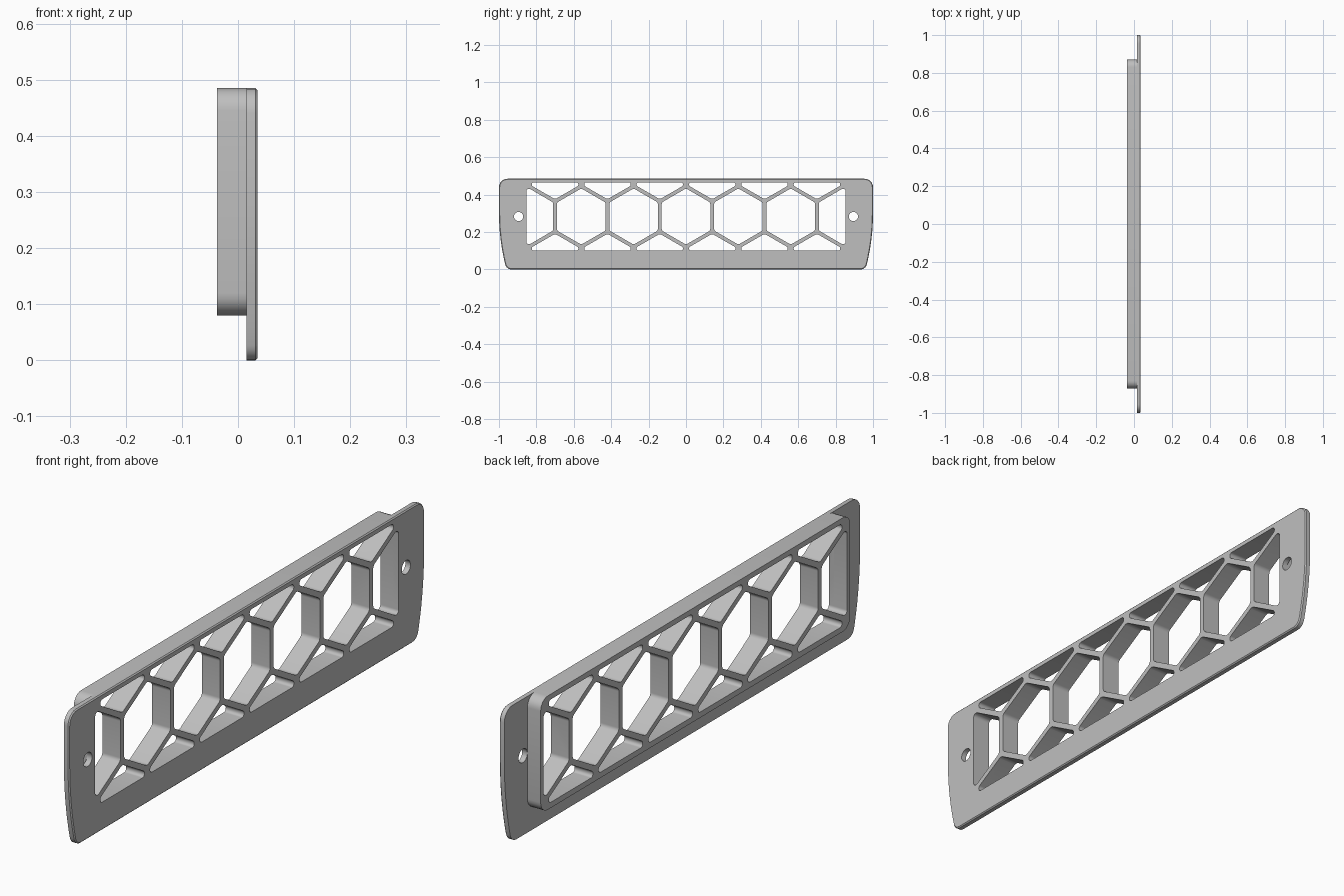
import bpy, bmesh, math
from mathutils import Vector

cube = bpy.data.objects.get("Cube")
if cube:
    bpy.data.objects.remove(cube, do_unlink=True)

grey = bpy.data.materials.new("light grey")
grey.use_nodes = True
grey.diffuse_color = (0.52, 0.52, 0.52, 1)
grey.node_tree.nodes["Principled BSDF"].inputs["Base Color"].default_value = (0.52, 0.52, 0.52, 1)

# Main dimensions
BACK, SEAM, FACE = -0.037, 0.015, 0.035
TOP, MID = 0.485, 0.283
PITCH, RIB = 0.28, 0.01
SIDE = PITCH / math.sqrt(3)
SLOPE = 1 / math.sqrt(3)


def rounded(points, radius, steps=6):
    """Round the corners of a polygon; radius may be one number or one per corner."""
    out, n = [], len(points)
    radii = radius if isinstance(radius, list) else [radius] * n
    for i, r in enumerate(radii):
        p = Vector(points[i])
        if r == 0:
            out.append(p)
            continue
        a = (Vector(points[i - 1]) - p).normalized()
        b = (Vector(points[(i + 1) % n]) - p).normalized()
        half = a.angle(b) / 2
        centre = p + (a + b).normalized() * r / math.sin(half)
        start = p + a * r / math.tan(half) - centre
        end = p + b * r / math.tan(half) - centre
        turn = start.angle_signed(end)
        for k in range(steps + 1):
            t = -turn * k / steps
            c, s = math.cos(t), math.sin(t)
            out.append(centre + Vector((start.x * c - start.y * s, start.x * s + start.y * c)))
    return out


def add_prism(bm, outline, x0, x1, chamfer=0):
    """Extrude a (y, z) outline along x, optionally chamfering the x1 rim."""
    base = bm.faces.new([bm.verts.new((x0, p.x, p.y)) for p in outline])
    ext = bmesh.ops.extrude_face_region(bm, geom=[base])["geom"]
    verts = [g for g in ext if isinstance(g, bmesh.types.BMVert)]
    bmesh.ops.translate(bm, verts=verts, vec=(x1 - x0, 0, 0))
    if chamfer:
        rim = [e for e in bm.edges if all(v in verts for v in e.verts)]
        bmesh.ops.bevel(bm, geom=rim, offset=chamfer, segments=1, affect="EDGES")


def make_object(name, bm):
    bmesh.ops.recalc_face_normals(bm, faces=bm.faces)
    mesh = bpy.data.meshes.new(name)
    bm.to_mesh(mesh)
    bm.free()
    mesh.materials.append(grey)
    obj = bpy.data.objects.new(name, mesh)
    bpy.context.collection.objects.link(obj)
    return obj


# Face plate: rounded top corners, sides curving inwards to the bottom
flank = [(1 - 0.04 * ((0.3 - z) / 0.3) ** 2, z) for z in (0, 0.06, 0.11, 0.16, 0.21, 0.26, 0.3)]
right_side = flank + [(1, TOP)]
outline = right_side + [(-y, z) for y, z in reversed(right_side)]
radii = [0.035] + [0] * 6 + [0.045]
bm = bmesh.new()
add_prism(bm, rounded(outline, radii + radii[::-1]), SEAM, FACE, 0.004)
plate = make_object("face_plate", bm)

# Raised frame behind the plate
bm = bmesh.new()
add_prism(bm, rounded([(-0.87, 0.08), (0.87, 0.08), (0.87, TOP), (-0.87, TOP)], 0.04),
          BACK, SEAM)
frame = make_object("rear_frame", bm)

# Openings that leave the honeycomb ribs standing
holes = []
w = PITCH / 2 - RIB
tip = SIDE - RIB * 2 * SLOPE
shoulder = tip - w * SLOPE
for i in range(-2, 3):
    y = i * PITCH
    holes.append(rounded([(y, MID - tip), (y + w, MID - shoulder), (y + w, MID + shoulder),
                          (y, MID + tip), (y - w, MID + shoulder), (y - w, MID - shoulder)], 0.018))

# Triangular openings along the top and bottom
tw = 0.124
low = SIDE / 2 + RIB * 2 * SLOPE
for i in range(6):
    y = (i - 2.5) * PITCH
    tri = [(y, low), (y + tw, low + tw * SLOPE), (y + tw, 0.183),
           (y - tw, 0.183), (y - tw, low + tw * SLOPE)]
    for s in (1, -1):
        pts = [(a, MID + s * b) for a, b in tri]
        holes.append(rounded(pts, [0.018] + [0.011] * 4))

# Half cells at both ends and the screw holes
inner = 3 * PITCH - w
for s in (1, -1):
    pts = [(inner, -shoulder), (inner, shoulder), (0.835, tip - 0.002),
           (0.853, tip - 0.002), (0.853, 0.002 - tip), (0.835, 0.002 - tip)]
    holes.append(rounded([(s * a, MID + b) for a, b in pts],
                         [0.018, 0.018, 0.006, 0.013, 0.013, 0.006]))
    holes.append([Vector((s * 0.895 + 0.0245 * math.cos(k * math.tau / 32),
                          MID + 0.0245 * math.sin(k * math.tau / 32))) for k in range(32)])

bm = bmesh.new()
for hole in holes:
    add_prism(bm, hole, BACK - 0.05, FACE + 0.05)
cutter = make_object("opening_cutter", bm)
cutter.hide_render = True

# Cut the openings and shade
for obj in (plate, frame):
    bpy.ops.object.select_all(action="DESELECT")
    bpy.context.view_layer.objects.active = obj
    obj.select_set(True)
    mod = obj.modifiers.new("openings", "BOOLEAN")
    mod.operation = "DIFFERENCE"
    mod.solver = "EXACT"
    mod.object = cutter
    bpy.ops.object.modifier_apply(modifier=mod.name)
    bpy.ops.object.shade_smooth_by_angle(angle=math.radians(30))
bpy.data.objects.remove(cutter, do_unlink=True)
